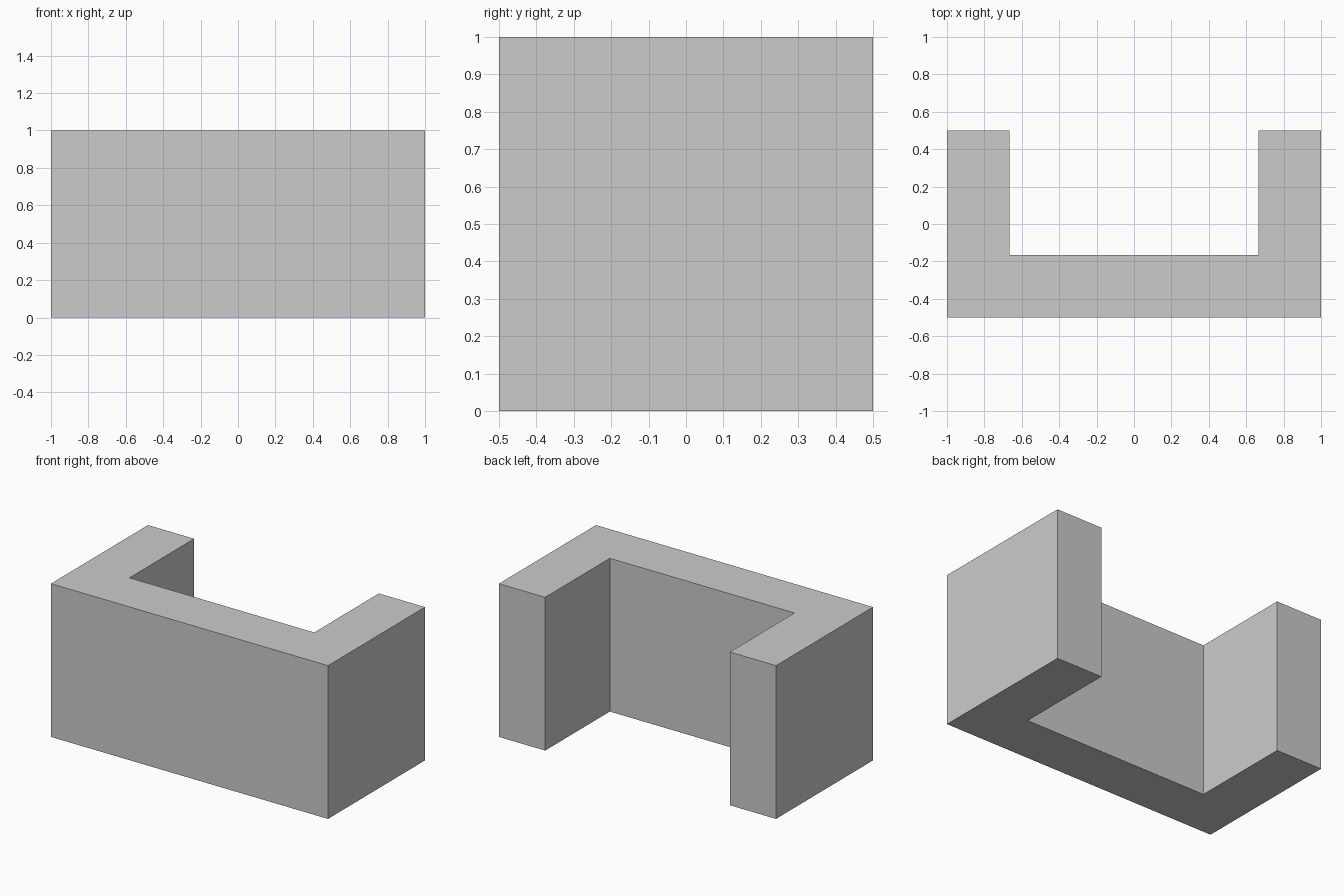
import bpy, bmesh

if "Cube" in bpy.data.objects:
    bpy.data.objects.remove(bpy.data.objects["Cube"])

HEIGHT = 1.0
WALL = 1 / 3  # wall thickness

# U-shaped floor plan, open towards the back
half = [(0.0, -0.5), (1.0, -0.5), (1.0, 0.5), (1.0 - WALL, 0.5), (1.0 - WALL, -0.5 + WALL)]
plan = half + [(-x, y) for x, y in reversed(half[1:])]
plan = plan[1:]  # drop the point on the mirror line

# Extrude the plan to full height
bm = bmesh.new()
base = bm.faces.new([bm.verts.new((x, y, 0)) for x, y in plan])
top = bmesh.ops.extrude_face_region(bm, geom=[base], use_keep_orig=True)
bmesh.ops.translate(bm, vec=(0, 0, HEIGHT),
                    verts=[v for v in top["geom"] if isinstance(v, bmesh.types.BMVert)])
bmesh.ops.recalc_face_normals(bm, faces=bm.faces)

mesh = bpy.data.meshes.new("u_shaped_block")
bm.to_mesh(mesh)
bm.free()
bpy.context.collection.objects.link(bpy.data.objects.new("u_shaped_block", mesh))
